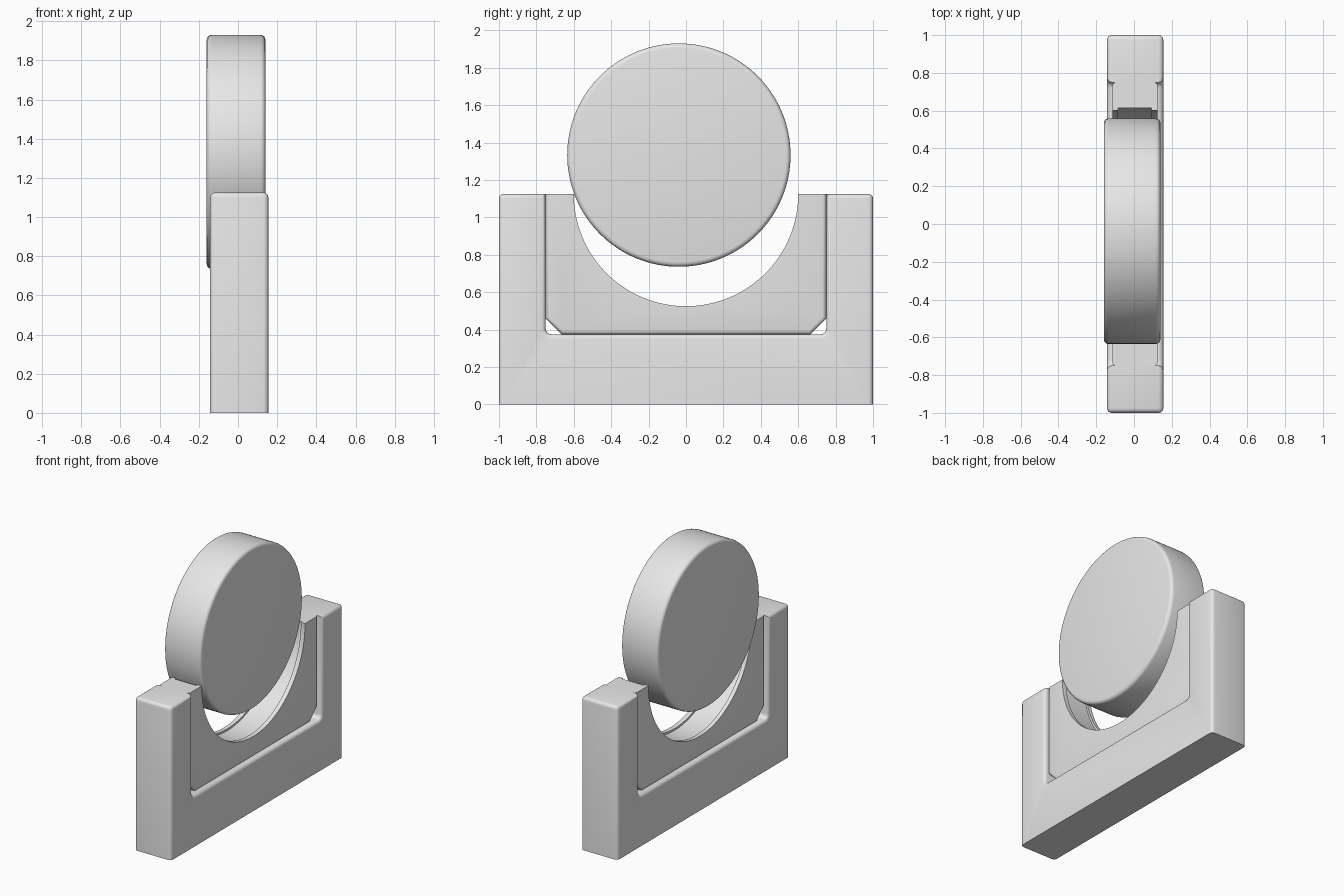
import bpy, bmesh, math
from mathutils import Matrix

if "Cube" in bpy.data.objects:
    bpy.data.objects.remove(bpy.data.objects["Cube"])

grey = bpy.data.materials.new("plain grey")
grey.diffuse_color = (0.8, 0.8, 0.8, 1)
grey.use_nodes = True
grey.node_tree.nodes["Principled BSDF"].inputs["Base Color"].default_value = grey.diffuse_color


def finish(bm, name):
    bmesh.ops.recalc_face_normals(bm, faces=bm.faces)
    mesh = bpy.data.meshes.new(name)
    bm.to_mesh(mesh)
    bm.free()
    mesh.materials.append(grey)
    ob = bpy.data.objects.new(name, mesh)
    bpy.context.collection.objects.link(ob)
    return ob


def smooth(ob):
    bpy.ops.object.select_all(action='DESELECT')
    ob.select_set(True)
    bpy.context.view_layer.objects.active = ob
    bpy.ops.object.shade_smooth_by_angle(angle=math.radians(35))


def bevel(bm, rule, width):
    edges = [e for e in bm.edges if rule(e.verts[0].co, e.verts[1].co)]
    bmesh.ops.bevel(bm, geom=edges, offset=width, segments=4, profile=0.5,
                    affect='EDGES', clamp_overlap=True)


def prism(points, x0, x1):
    """Extrude a (y, z) outline along x."""
    bm = bmesh.new()
    face = bm.faces.new([bm.verts.new((x0, y, z)) for y, z in points])
    out = bmesh.ops.extrude_face_region(bm, geom=[face])
    for v in out["geom"]:
        if isinstance(v, bmesh.types.BMVert):
            v.co.x = x1
    return bm


def disc(radius, x0, x1, y, z, segments=128):
    bm = bmesh.new()
    m = Matrix.Translation(((x0 + x1) / 2, y, z)) @ Matrix.Rotation(math.pi / 2, 4, 'Y')
    bmesh.ops.create_cone(bm, cap_ends=True, segments=segments, radius1=radius,
                          radius2=radius, depth=x1 - x0, matrix=m)
    return bm


def arc(cy, cz, r, a0, a1, n):
    return [(cy + r * math.cos(math.radians(a0 + (a1 - a0) * i / n)),
             cz + r * math.sin(math.radians(a0 + (a1 - a0) * i / n))) for i in range(n + 1)]


TOP, FLOOR, INNER = 1.125, 0.375, 0.75

# U-shaped frame with small fillets in its inner corners
r = 0.03
outline = [(-1, 0), (1, 0), (1, TOP), (INNER, TOP)]
outline += arc(INNER - r, FLOOR + r, r, 0, -90, 4)
outline += arc(-INNER + r, FLOOR + r, r, -90, -180, 4)
outline += [(-INNER, TOP), (-1, TOP)]
bm = prism(outline, -0.143, 0.155)


def frame_edge(a, b):
    if a.z < 1e-4 and b.z < 1e-4:
        return False
    along_x = abs(a.x - b.x) > 0.1
    return not along_x or (abs(a.y) > 0.99 and a.z > 1)


bevel(bm, frame_edge, 0.025)
smooth(finish(bm, "frame"))

# Cradle insert with chamfered lower corners and a half-round seat
c = 0.085
outline = [(-INNER, TOP), (-INNER, FLOOR + c), (-INNER + c, FLOOR),
           (INNER - c, FLOOR), (INNER, FLOOR + c), (INNER, TOP)]
outline += arc(0, TOP, 0.6, 0, -180, 64)
bm = prism(outline, -0.115, 0.125)


def insert_edge(a, b):
    outer = all(abs(p.y) > 0.74 or p.z < FLOOR + 0.01 for p in (a, b))
    return outer and abs(a.x - b.x) < 0.01


bevel(bm, insert_edge, 0.02)
insert = finish(bm, "cradle_insert")

# Shallow groove around the seat
cutter = finish(disc(0.614, -0.085, 0.092, 0, TOP), "groove_cutter")
cutter.hide_render = True
cut = insert.modifiers.new("groove", 'BOOLEAN')
cut.operation = 'DIFFERENCE'
cut.solver = 'EXACT'
cut.object = cutter
bpy.ops.object.select_all(action='DESELECT')
bpy.context.view_layer.objects.active = insert
insert.select_set(True)
bpy.ops.object.modifier_apply(modifier=cut.name)
bpy.data.objects.remove(cutter)
smooth(insert)

# Round disc hovering over the seat
bm = disc(0.597, -0.16, 0.14, -0.038, 1.333)
bevel(bm, lambda a, b: abs(a.x - b.x) < 0.01, 0.025)
smooth(finish(bm, "disc"))
